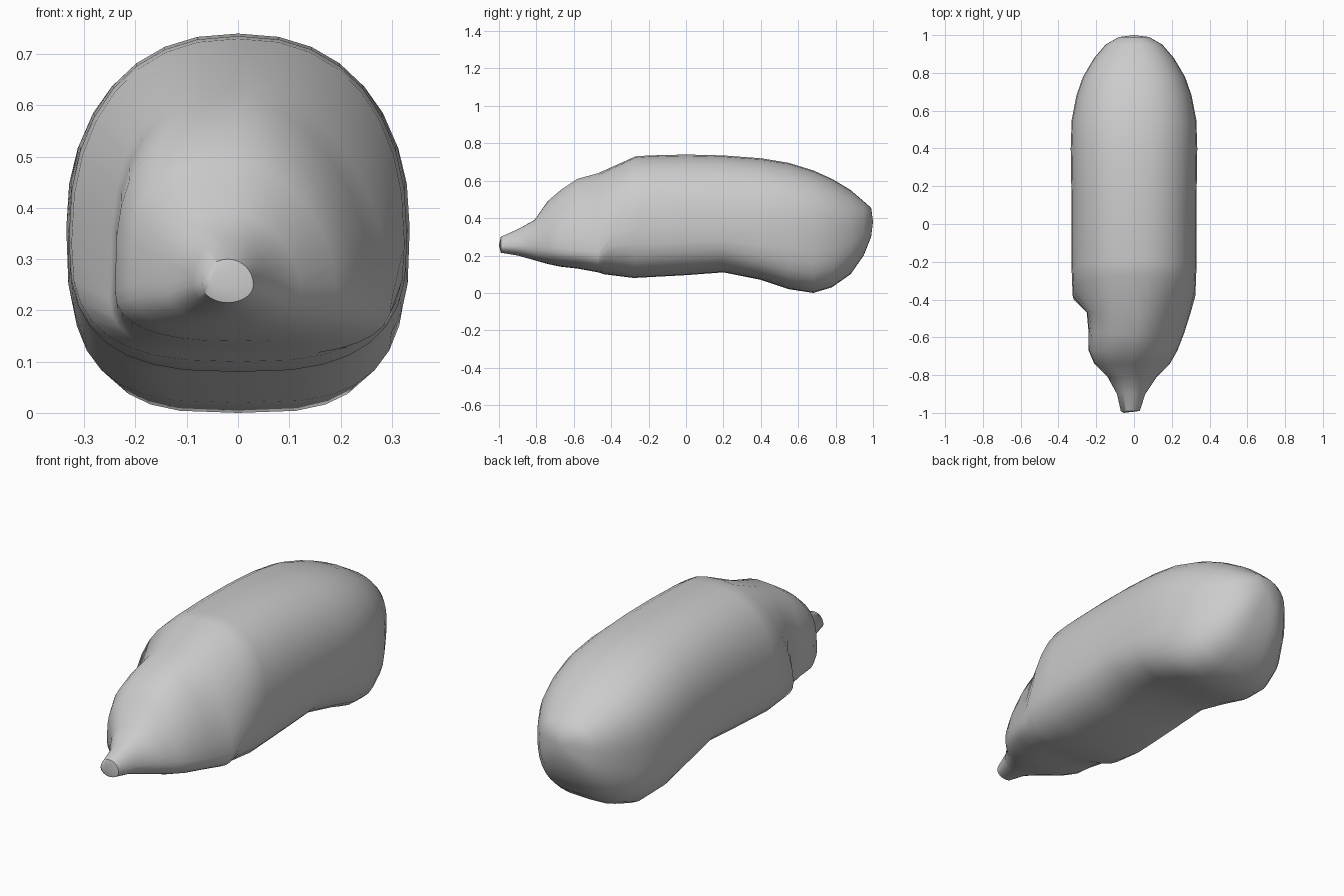
import bpy
import bmesh
import math
from math import cos, sin, pi, radians

SEGMENTS = 32

# remove the default cube
default_cube = bpy.data.objects.get("Cube")
if default_cube:
    bpy.data.objects.remove(default_cube, do_unlink=True)


def make_material(name, value):
    material = bpy.data.materials.new(name)
    material.use_nodes = True
    colour = (value, value, value, 1)
    material.diffuse_color = colour
    material.node_tree.nodes["Principled BSDF"].inputs["Base Color"].default_value = colour
    return material


def signed_power(value, exponent):
    return math.copysign(abs(value) ** exponent, value)


def section(bm, y, left, right, bottom, middle, top, powers, lean=0.0):
    """One lopsided superellipse ring; powers are (upper left, upper right, lower)."""
    upper_left, upper_right, lower = powers
    ring = []
    for i in range(SEGMENTS):
        angle = 2 * pi * i / SEGMENTS
        c, s = cos(angle), sin(angle)
        power = lower if s < 0 else (upper_right if c > 0 else upper_left)
        # the widest points of the ring sit at the middle height
        centre = (left + right) / 2
        half_width = (right - left) / 2
        height = (top - middle) if s > 0 else (middle - bottom)
        x = centre + half_width * signed_power(c, 2 / power)
        z = middle + height * signed_power(s, 2 / power)
        shift = lean * (top - z) / (top - bottom)
        ring.append(bm.verts.new((x, y + shift, z)))
    return ring


def bridge(bm, first, second):
    for i in range(SEGMENTS):
        j = (i + 1) % SEGMENTS
        bm.faces.new((first[i], first[j], second[j], second[i]))


# snout and head: y, left, right, bottom, middle, top
HEAD = [
    (-.99, -.07, .03, .215, .25, .3),
    (-.9, -.09, .06, .2, .25, .34),
    (-.81, -.14, .12, .175, .25, .39),
    (-.74, -.21, .19, .155, .25, .49),
    (-.67, -.24, .23, .14, .24, .55),
    (-.58, -.24, .265, .13, .23, .61),
    (-.47, -.25, .3, .11, .22, .64),
]

# rounded body: y, half width, bottom, middle, top
BODY = [
    (-.27, .325, .1, .33, .73),
    (-.2, .33, .08, .34, .735),
    (0, .33, .095, .35, .74),
    (.2, .332, .11, .36, .735),
    (.4, .335, .07, .36, .72),
    (.55, .33, .02, .36, .695),
    (.68, .305, 0, .35, .655),
    (.78, .27, .03, .35, .61),
    (.88, .21, .1, .35, .55),
    (.95, .15, .2, .36, .49),
    (.99, .08, .3, .38, .455),
]

bm = bmesh.new()
rings = []
for index, (y, left, right, bottom, middle, top) in enumerate(HEAD):
    # the snout is round, the head is boxy on its right and sloping on its left
    powers = (2, 2, 2) if index < 2 else (3, 1.8, 2.5)
    rings.append(section(bm, y, left, right, bottom, middle, top, powers))

for index, (y, half, bottom, middle, top) in enumerate(BODY):
    # the front rim of the body leans forward at its lower edge
    lean = (-.17, -.08)[index] if index < 2 else 0
    lower = 3.3 if .3 < y < .8 else 2.8
    powers = (2.3, 2.3, lower)
    rings.append(section(bm, y, -half, half, bottom, middle, top, powers, lean))

for first, second in zip(rings, rings[1:]):
    bridge(bm, first, second)

# close the snout and the rounded back end
for ring, point in ((rings[0], (-.055, -1, .255)), (rings[-1], (0, 1, .38))):
    tip = bm.verts.new(point)
    for i in range(SEGMENTS):
        bm.faces.new((ring[i], ring[(i + 1) % SEGMENTS], tip))

bmesh.ops.recalc_face_normals(bm, faces=bm.faces)
mesh = bpy.data.meshes.new("body")
bm.to_mesh(mesh)
bm.free()

body = bpy.data.objects.new("body", mesh)
bpy.context.collection.objects.link(body)
mesh.materials.append(make_material("plain grey", .6))

# smooth shading with crisp rims
bpy.ops.object.select_all(action="DESELECT")
body.select_set(True)
bpy.context.view_layer.objects.active = body
bpy.ops.object.shade_smooth_by_angle(angle=radians(50))
